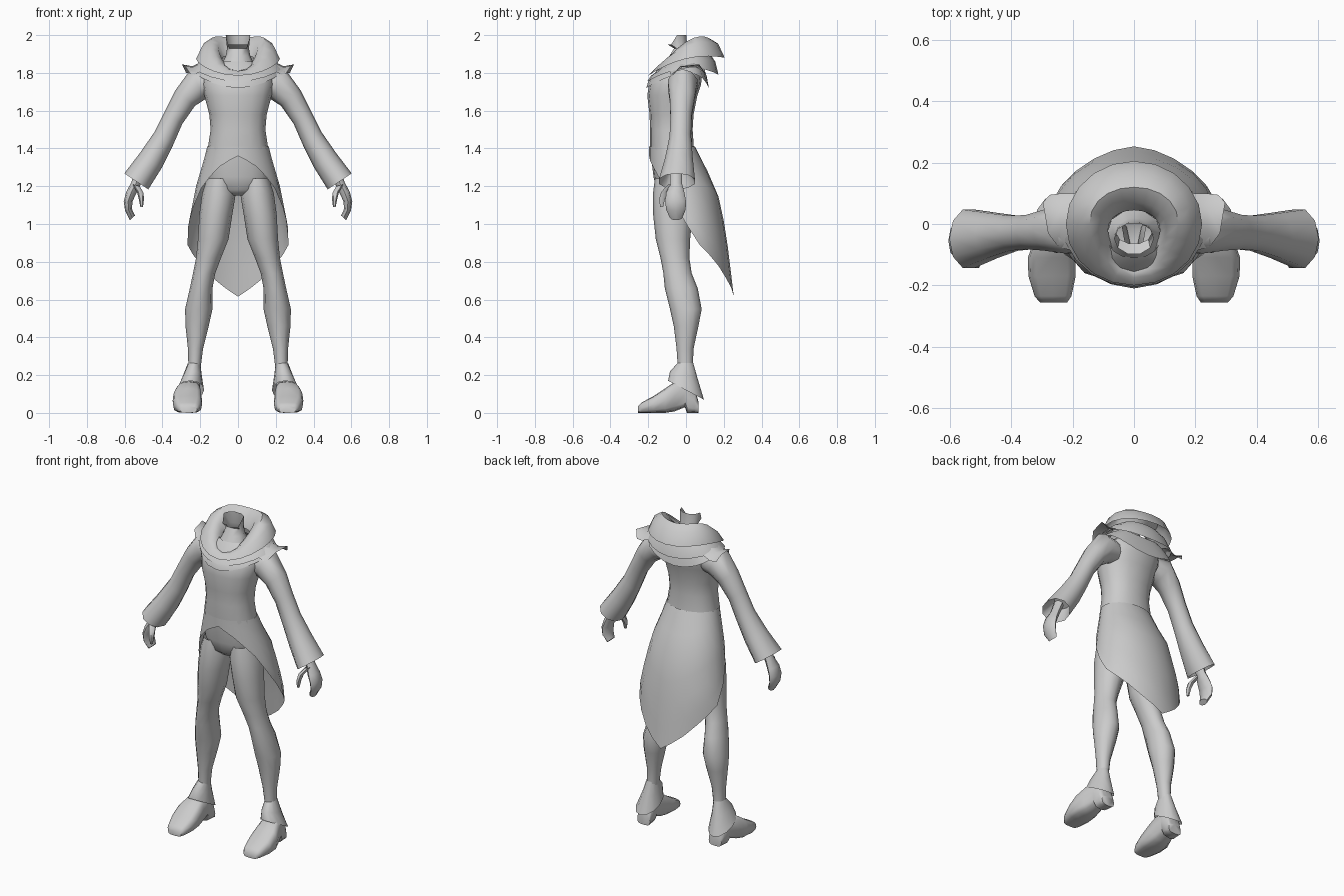
import bpy, bmesh, math
from mathutils import Vector as V

cloth = bpy.data.materials.new("light_grey")
cloth.diffuse_color = (0.6, 0.6, 0.6, 1)


def ring(c, u, v, n=12, p=1.0):
    """Rounded cross-section around c with half-axes u and v; p < 1 makes it boxier."""
    pts = []
    for i in range(n):
        a = 2 * math.pi * i / n
        s, k = math.sin(a), math.cos(a)
        s = math.copysign(abs(s) ** p, s)
        k = math.copysign(abs(k) ** p, k)
        pts.append(V(c) + V(u) * k + V(v) * s)
    return pts


def loft(name, rows, closed=True, caps=(False, False), mirror=False, angle=50):
    bm = bmesh.new()
    vs = [[bm.verts.new(p) for p in r] for r in rows]
    n = len(rows[0])
    for a, b in zip(vs, vs[1:]):
        for i in range(n if closed else n - 1):
            j = (i + 1) % n
            bm.faces.new((a[i], a[j], b[j], b[i]))
    if caps[0]:
        bm.faces.new(vs[0])
    if caps[1]:
        bm.faces.new(vs[-1])
    bmesh.ops.remove_doubles(bm, verts=bm.verts, dist=0.0005)
    bmesh.ops.recalc_face_normals(bm, faces=bm.faces)
    me = bpy.data.meshes.new(name)
    bm.to_mesh(me)
    bm.free()
    me.materials.append(cloth)
    ob = bpy.data.objects.new(name, me)
    bpy.context.collection.objects.link(ob)
    bpy.ops.object.select_all(action='DESELECT')
    ob.select_set(True)
    bpy.context.view_layer.objects.active = ob
    bpy.ops.object.shade_smooth_by_angle(angle=math.radians(angle))
    if mirror:
        ob.modifiers.new("Mirror", 'MIRROR').use_mirror_merge = False
    return ob


def level(z, x0, x1, y0, y1, n=12, p=1.0):
    """Horizontal section from its extents."""
    return ring(((x0 + x1) / 2, (y0 + y1) / 2, z), ((x1 - x0) / 2, 0, 0), (0, (y1 - y0) / 2, 0), n, p)


def limb(up, low, y0, y1, n=10):
    """Section of a slanted limb from its upper and lower outline points (x, z)."""
    a, b = V((up[0], 0, up[1])), V((low[0], 0, low[1]))
    return ring((a + b) / 2 + V((0, (y0 + y1) / 2, 0)), (a - b) / 2, (0, (y1 - y0) / 2, 0), n)


def lerp(table, t):
    if t <= table[0][0]:
        return table[0][1]
    for (a, p), (b, q) in zip(table, table[1:]):
        if t <= b:
            return p + (q - p) * (t - a) / (b - a)
    return table[-1][1]


def rim(front, side, back, n=20):
    """Loop around the neck: front (y, z), side (x, y, z), back (y, z)."""
    pts = []
    for i in range(n):
        a = 2 * math.pi * i / n
        c = math.cos(a)

        def mix(f, s, b):
            return s + (f - b) / 2 * c + ((f + b) / 2 - s) * c * c
        pts.append(V((side[0] * math.sin(a), mix(front[0], side[1], back[0]),
                      mix(front[1], side[2], back[1]))))
    return pts


# Torso and hips
loft("torso", [level(z, -x, x, f, b, 16, 0.9) for z, x, f, b in (
    (1.15, 0.06, -0.12, 0.00), (1.18, 0.14, -0.155, 0.03), (1.25, 0.17, -0.172, 0.05),
    (1.33, 0.165, -0.182, 0.05), (1.40, 0.160, -0.19, 0.042), (1.50, 0.145, -0.19, 0.035),
    (1.58, 0.152, -0.193, 0.04), (1.68, 0.178, -0.205, 0.06), (1.74, 0.19, -0.195, 0.08),
    (1.80, 0.185, -0.165, 0.085), (1.86, 0.09, -0.11, 0.05))], caps=(True, False))

# Neck stub with an open, forward-dipping top
neck = [level(z, -x, x, f, b, 10) for z, x, f, b in (
    (1.84, 0.09, -0.12, 0.05), (1.89, 0.065, -0.09, 0.02), (1.93, 0.058, -0.065, 0.008))]
top = level(1.99, -0.065, 0.065, -0.1, 0.005, 10)
for p in top:
    p.z = 2.0 if p.y > -0.06 else 1.95
loft("neck", neck + [top])

# Cowl and two cape layers below it
loft("cowl", [
    rim((-0.10, 1.80), (0.085, -0.02, 1.87), (0.045, 1.89)),
    rim((-0.13, 1.80), (0.105, -0.01, 1.94), (0.07, 1.955)),
    rim((-0.155, 1.81), (0.145, 0.00, 1.965), (0.12, 1.985)),
    rim((-0.175, 1.81), (0.19, 0.00, 1.94), (0.17, 1.955)),
    rim((-0.20, 1.785), (0.222, 0.00, 1.875), (0.205, 1.88))])
loft("upper_cape", [
    rim((-0.15, 1.81), (0.14, 0.0, 1.90), (0.12, 1.91)),
    rim((-0.185, 1.785), (0.20, 0.0, 1.865), (0.155, 1.86)),
    rim((-0.205, 1.755), (0.235, 0.0, 1.825), (0.172, 1.79))])
loft("lower_cape", [
    rim((-0.16, 1.79), (0.15, 0.0, 1.86), (0.09, 1.84)),
    rim((-0.20, 1.755), (0.20, 0.0, 1.835), (0.11, 1.78)),
    rim((-0.210, 1.72), (0.235, 0.01, 1.80), (0.122, 1.715))])

# Pointed shoulder flaps
loft("shoulder_flap", [
    [(0.17, 0.10, 1.83), (0.18, 0.04, 1.865), (0.18, -0.03, 1.86), (0.18, -0.09, 1.82)],
    [(0.235, 0.10, 1.80), (0.24, 0.05, 1.835), (0.24, -0.02, 1.83), (0.23, -0.08, 1.79)],
    [(0.275, 0.095, 1.80), (0.297, 0.07, 1.845), (0.28, -0.03, 1.835), (0.25, -0.07, 1.79)]],
    closed=False, mirror=True)

# Coat tail: a sheet from the waist to a slanted hem
hem = [(0, 1.36), (25, 1.32), (40, 1.275), (60, 1.19), (80, 1.06), (90, 0.99), (105, 0.89),
       (130, 0.80), (155, 0.69), (180, 0.615)]
wide = [(0.62, 0.25), (0.8, 0.272), (0.89, 0.277), (1.0, 0.262), (1.2, 0.222), (1.4, 0.163)]
rear = [(0.62, 0.253), (0.97, 0.21), (1.2, 0.16), (1.32, 0.09), (1.4, 0.048)]
mid = [(0.62, 0.03), (0.9, 0.02), (1.2, -0.02), (1.4, -0.07)]
rows = []
for k in range(7):
    row = []
    for i in range(25):
        d = -180 + 15 * i
        z = 1.41 + (lerp(hem, abs(d)) - 1.41) * k / 6
        a, c = math.radians(d), lerp(mid, z)
        y = math.cos(a) * ((-0.195 - c) if abs(d) < 90 else (c - lerp(rear, z)))
        row.append((lerp(wide, z) * math.sin(a), c + y, z))
    rows.append(row)
loft("coat_tail", rows, closed=False)

# Sleeves, flared and hollow at the cuff
loft("sleeve", [limb(*s) for s in (
    ((0.15, 1.81), (0.13, 1.67), -0.09, 0.05), ((0.25, 1.82), (0.175, 1.66), -0.10, 0.065),
    ((0.33, 1.71), (0.228, 1.625), -0.09, 0.05), ((0.385, 1.60), (0.295, 1.53), -0.085, 0.032),
    ((0.44, 1.49), (0.345, 1.415), -0.09, 0.03), ((0.52, 1.375), (0.405, 1.295), -0.115, 0.04),
    ((0.602, 1.268), (0.475, 1.183), -0.148, 0.052), ((0.535, 1.32), (0.46, 1.27), -0.10, 0.01))],
    caps=(False, True), mirror=True)

# Hands and thumbs
loft("hand", [limb(*s, 8) for s in (
    ((0.54, 1.29), (0.49, 1.26), -0.085, -0.02), ((0.565, 1.22), (0.52, 1.20), -0.085, -0.02),
    ((0.592, 1.17), (0.54, 1.16), -0.105, -0.008), ((0.605, 1.12), (0.558, 1.12), -0.11, 0.0),
    ((0.598, 1.07), (0.562, 1.08), -0.105, -0.002), ((0.572, 1.02), (0.545, 1.045), -0.085, -0.02))],
    caps=(False, True), mirror=True)
loft("thumb", [limb(*s, 6) for s in (
    ((0.56, 1.21), (0.52, 1.20), -0.10, -0.05), ((0.535, 1.17), (0.50, 1.165), -0.135, -0.09),
    ((0.525, 1.13), (0.498, 1.13), -0.145, -0.11), ((0.517, 1.09), (0.503, 1.09), -0.138, -0.12))],
    caps=(False, True), mirror=True)

# Legs
loft("leg", [level(*s) for s in (
    (1.24, 0.03, 0.165, -0.165, 0.04), (1.16, 0.012, 0.19, -0.175, 0.045),
    (1.05, 0.03, 0.205, -0.174, 0.035), (0.92, 0.05, 0.212, -0.16, 0.022),
    (0.82, 0.09, 0.222, -0.135, 0.018), (0.74, 0.12, 0.238, -0.12, 0.03),
    (0.66, 0.135, 0.255, -0.112, 0.062), (0.55, 0.135, 0.28, -0.085, 0.083),
    (0.46, 0.155, 0.278, -0.065, 0.066), (0.34, 0.185, 0.265, -0.05, 0.04),
    (0.22, 0.20, 0.262, -0.042, 0.035), (0.12, 0.20, 0.27, -0.045, 0.045))], mirror=True)

# Ankle flaps, hanging lower at the heel
flap = []
for z, tilt, x0, x1, y0, y1 in ((0.265, 0, 0.200, 0.265, -0.043, 0.038),
                                (0.20, 0.02, 0.192, 0.29, -0.085, 0.062),
                                (0.12, 0.05, 0.18, 0.325, -0.095, 0.095)):
    r = level(z, x0, x1, y0, y1)
    for p in r:
        p.z -= tilt * (p.y - (y0 + y1) / 2) / ((y1 - y0) / 2)
    flap.append(r)
loft("ankle_flap", flap, mirror=True)

# Shoes with a raised arch and heel
loft("shoe", [ring((x, y, (z0 + z1) / 2), (w, 0, 0), (0, 0, (z1 - z0) / 2), 12, 0.6)
              for y, x, w, z0, z1 in (
    (-0.255, 0.262, 0.045, 0.0, 0.035), (-0.235, 0.264, 0.06, 0.0, 0.055),
    (-0.17, 0.267, 0.077, 0.0, 0.09), (-0.11, 0.268, 0.078, 0.0, 0.13),
    (-0.06, 0.262, 0.066, 0.008, 0.165), (-0.005, 0.255, 0.054, 0.03, 0.17),
    (0.005, 0.254, 0.052, 0.0, 0.17), (0.045, 0.25, 0.05, 0.0, 0.13),
    (0.066, 0.248, 0.044, 0.0, 0.06))], caps=(True, True), mirror=True)
